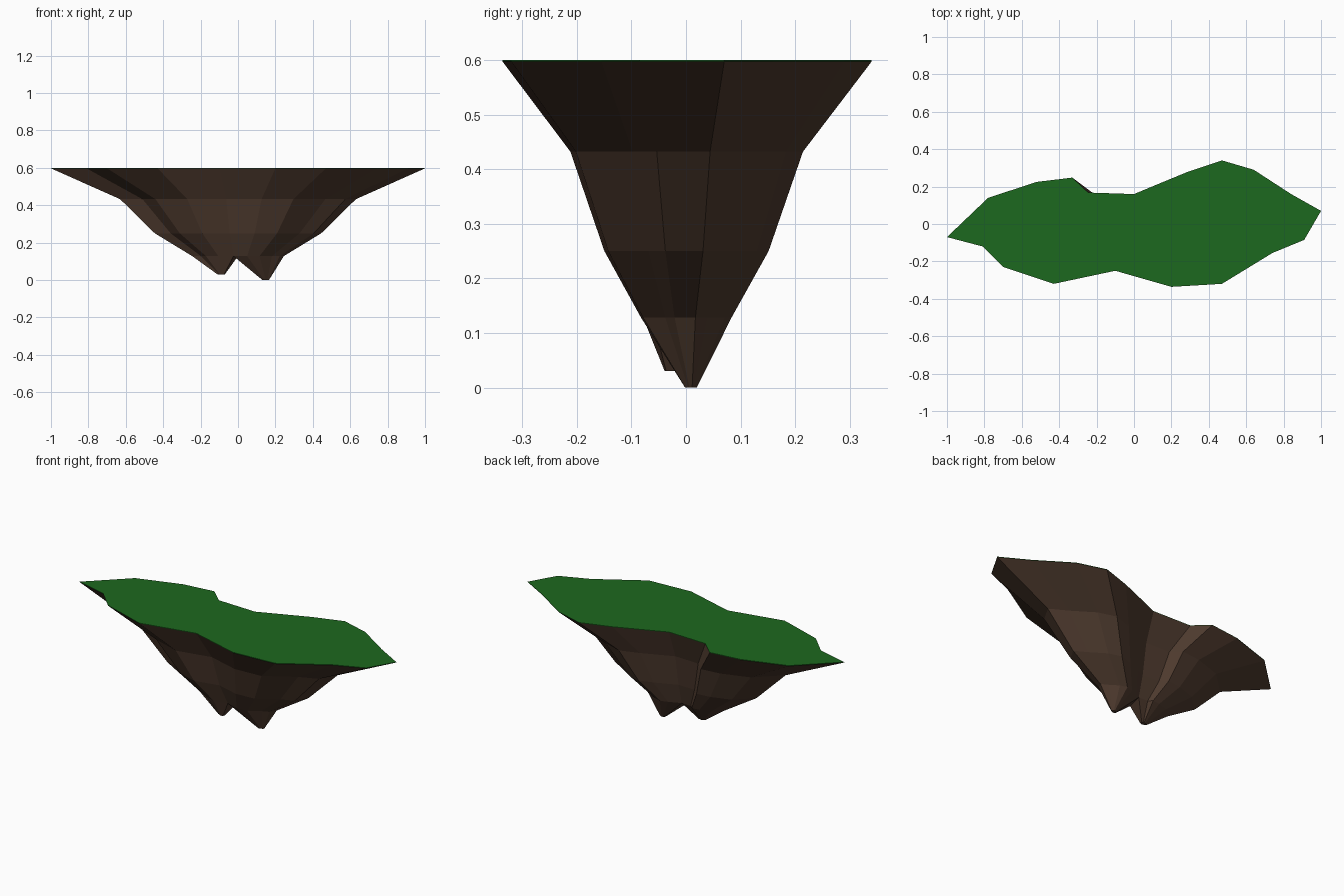
import bpy, bmesh
from mathutils import Vector

if "Cube" in bpy.data.objects:
    bpy.data.objects.remove(bpy.data.objects["Cube"])

# Island outline seen from above, counter-clockwise from the right tip
OUTLINE = [(1.0, .07), (.84, .16), (.64, .29), (.47, .34), (.29, .28), (.12, .21),
           (0, .16), (-.245, .168), (-.33, .248), (-.52, .225), (-.78, .14), (-1.0, -.07),
           (-.81, -.12), (-.70, -.23), (-.43, -.32), (-.10, -.25), (.20, -.336),
           (.47, -.32), (.74, -.155), (.91, -.085)]
BACK_SPLIT, FRONT_SPLIT = 6, 15     # outline points where the rock forks
N = len(OUTLINE)
TOP = 0.6
RIM = 0.003


def ring(bm, scale, z):
    return [bm.verts.new((x * scale, y * scale, z)) for x, y in OUTLINE]


def bridge(bm, upper, lower):
    n = len(upper)
    for i in range(n):
        j = (i + 1) % n
        bm.faces.new((upper[i], lower[i], lower[j], upper[j]))


def finish(bm, name, color):
    bmesh.ops.recalc_face_normals(bm, faces=bm.faces[:])
    mesh = bpy.data.meshes.new(name)
    bm.to_mesh(mesh)
    bm.free()
    mat = bpy.data.materials.new(name + "_colour")
    mat.diffuse_color = (*color, 1)
    mat.use_nodes = True
    mat.node_tree.nodes["Principled BSDF"].inputs["Base Color"].default_value = mat.diffuse_color
    mesh.materials.append(mat)
    obj = bpy.data.objects.new(name, mesh)
    bpy.context.collection.objects.link(obj)


# Grass: thin flat slab
bm = bmesh.new()
top, under = ring(bm, 1, TOP), ring(bm, 1, TOP - RIM)
bridge(bm, top, under)
bm.faces.new(top)
finish(bm, "grass_top", (.012, .14, .013))

# Rock: tapering rings that fork into two blunt points
bm = bmesh.new()
levels = [(1, TOP - RIM), (.63, .432), (.445, .25), (.245, .128)]
rings = [ring(bm, s, z) for s, z in levels]
for a, b in zip(rings, rings[1:]):
    bridge(bm, a, b)
low = rings[-1]
left = low[BACK_SPLIT:FRONT_SPLIT + 1]
right = low[FRONT_SPLIT:] + low[:BACK_SPLIT + 1]
for half, tip, s in ((left, Vector((-.09, -.028, .03)), .16),
                     (right, Vector((.148, .009, 0)), .13)):
    xs, ys = [v.co.x for v in half], [v.co.y for v in half]
    cx, cy = (min(xs) + max(xs)) / 2, (min(ys) + max(ys)) / 2
    end = [bm.verts.new(tip + Vector((v.co.x - cx, v.co.y - cy, 0)) * s) for v in half]
    bridge(bm, half, end)
    bm.faces.new(end)
finish(bm, "rock_base", (.075, .042, .027))
